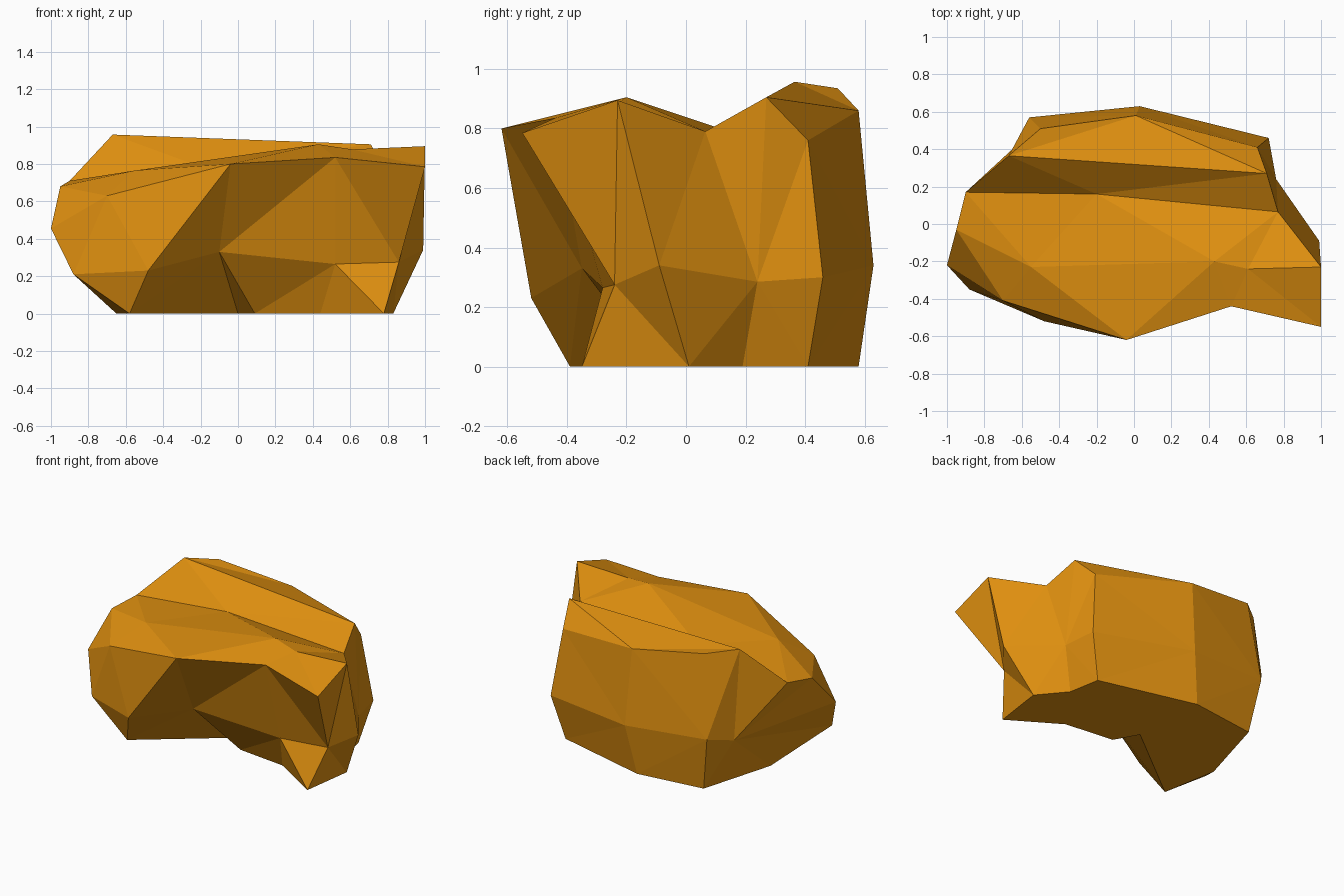
import bpy, bmesh

if "Cube" in bpy.data.objects:
    bpy.data.objects.remove(bpy.data.objects["Cube"])

bm = bmesh.new()


def row(*points):
    return [bm.verts.new(p) for p in points]


def stitch(low, up, steps):
    """Zip two rows with triangles; each step advances the lower (l) or upper (u) row."""
    i = j = 0
    for s in steps:
        a, b = low[i % len(low)], up[j % len(up)]
        if s == "l":
            i += 1
            bm.faces.new((a, low[i % len(low)], b))
        else:
            j += 1
            bm.faces.new((a, up[j % len(up)], b))


# Foot outline on the ground
foot = row((-.65, 0, 0), (-.58, -.39, 0), (0, .06, 0), (.09, -.10, 0), (.44, -.14, 0),
           (.78, -.35, 0), (.83, .01, 0), (.68, .19, 0), (.64, .41, 0), (-.03, .58, 0), (-.5, .52, 0))
# Bulging waist
waist = row((-.88, -.35, .21), (-.48, -.52, .23), (-.10, -.35, .33), (.52, -.28, .265),
            (.86, -.24, .275), (.99, -.09, .34), (.76, .24, .285), (.72, .46, .30),
            (.03, .63, .34), (-.56, .57, .375), (-.65, .40, .33))
# Upper rim, from the front edge round to the back ledge
front_rim = row((-1, -.22, .455), (-.70, -.41, .63), (-.04, -.62, .80), (.52, -.44, .835), (1, -.55, .785))
right_end = row((1, -.23, .895), (.77, .065, .79), (.71, .27, .905))
back_rim = row((.66, .41, .76), (.01, .58, .86), (-.50, .51, .935))
left_end = row((-.67, .365, .957), (-.90, .17, .71), (-.95, -.03, .68))
# Inner points of the top: front crest and the groove behind it
crest = row((-.55, -.23, .765), (.43, -.20, .905), (.61, -.24, .878))
groove = row((-.20, .16, .785))

# Sides
stitch(foot, waist, "luullulluluulluulululu")
stitch(waist, front_rim + right_end + back_rim + left_end, "ulululluululuullulu" "uluuul")

# Top, as strips running left to right
crest_row = [left_end[2], *crest, right_end[0]]
groove_row = [left_end[1], *groove, right_end[1]]
ledge_row = [left_end[0], right_end[2]]
stitch(front_rim, crest_row, "lulululu")
stitch(crest_row, groove_row, "lululll"[:6])
stitch(groove_row, ledge_row, "lul")
stitch(ledge_row, back_rim[::-1], "ulu")
bm.faces.new((left_end[2], front_rim[0], front_rim[1])) if not bm.faces.get(
    (left_end[2], front_rim[0], front_rim[1])) else None

# Underside
bm.faces.new(foot[::-1])
bmesh.ops.recalc_face_normals(bm, faces=bm.faces)

mesh = bpy.data.meshes.new("rock")
bm.to_mesh(mesh)
bm.free()
ochre = bpy.data.materials.new("ochre_stone")
ochre.diffuse_color = (0.745, 0.279, 0.005, 1)
ochre.use_nodes = True
ochre.node_tree.nodes["Principled BSDF"].inputs["Base Color"].default_value = ochre.diffuse_color
mesh.materials.append(ochre)
rock = bpy.data.objects.new("rock", mesh)
bpy.context.collection.objects.link(rock)
